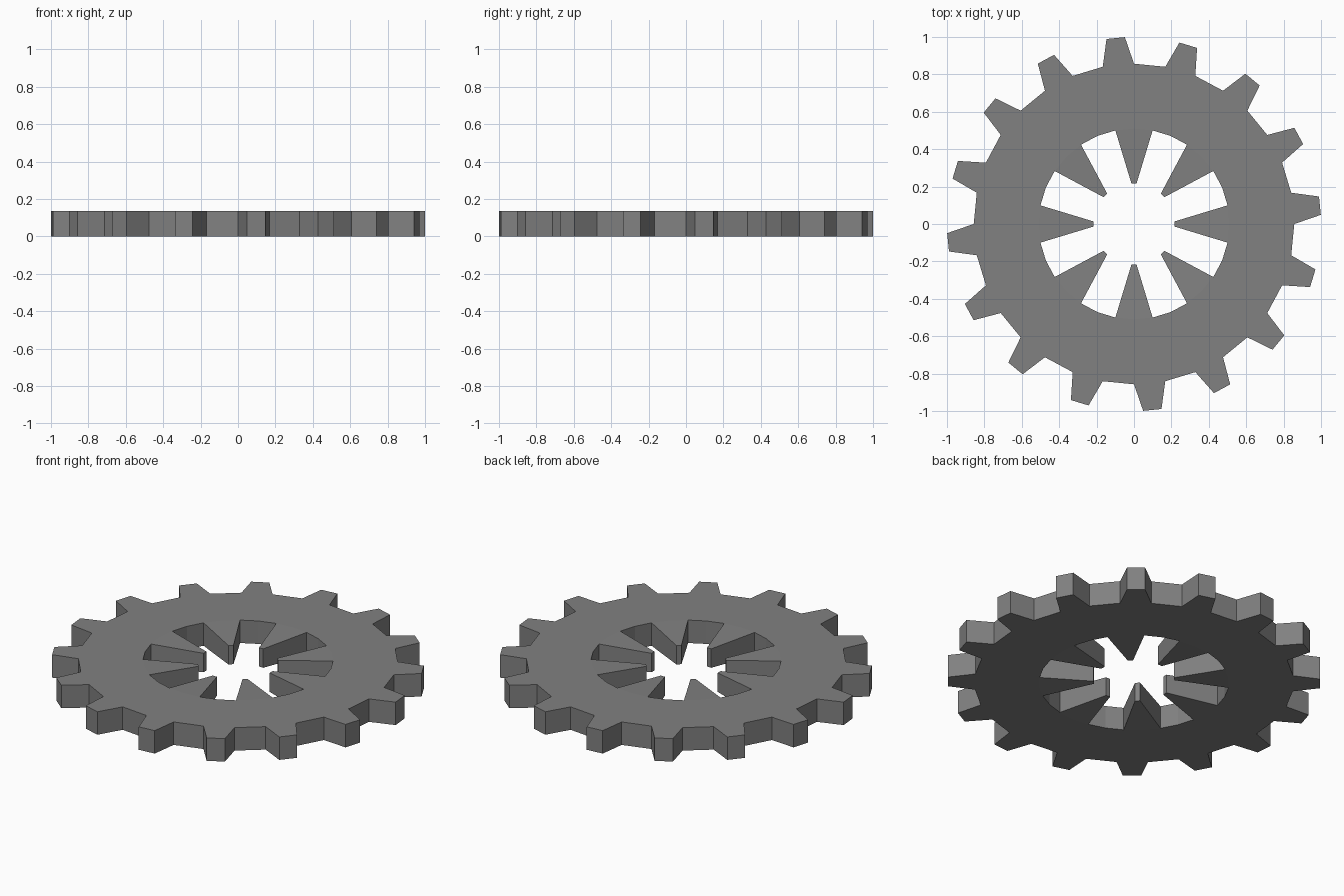
import bpy, bmesh
from math import cos, sin, radians

if "Cube" in bpy.data.objects:
    bpy.data.objects.remove(bpy.data.objects["Cube"])

H = 0.136              # gear thickness
R_TIP, R_ROOT = 1.0, 0.857
R_IN, R_SPOKE = 0.51, 0.217
SPOKE_INSET = 0.012    # spokes thin slightly towards the centre
STEP = 11.25
N = 32


def polar(r, deg, z):
    a = radians(deg)
    return (r * cos(a), r * sin(a), z)


def finish(name, bm):
    bmesh.ops.recalc_face_normals(bm, faces=bm.faces)
    mesh = bpy.data.meshes.new(name)
    bm.to_mesh(mesh)
    bm.free()
    mat = bpy.data.materials.new("dark_grey")
    mat.diffuse_color = (0.22, 0.22, 0.22, 1)
    mat.use_nodes = True
    mat.node_tree.nodes["Principled BSDF"].inputs["Base Color"].default_value = mat.diffuse_color
    mesh.materials.append(mat)
    obj = bpy.data.objects.new(name, mesh)
    bpy.context.collection.objects.link(obj)


# One mesh: ring, teeth and spokes share their vertices
bm = bmesh.new()
levels = (0, H)
outer = [[bm.verts.new(polar(R_ROOT, i * STEP, z)) for i in range(N)] for z in levels]
inner = [[bm.verts.new(polar(R_IN, i * STEP, z)) for i in range(N)] for z in levels]


def wall(lo, hi):
    for k in range(len(lo) - 1):
        bm.faces.new((lo[k], lo[k + 1], hi[k + 1], hi[k]))


# Ring top and bottom
for o, n in zip(outer, inner):
    for i in range(N):
        j = (i + 1) % N
        bm.faces.new((o[i], o[j], n[j], n[i]))

# Outer edge: a tooth on every even segment, a root on every odd one
for i in range(N):
    j = (i + 1) % N
    rows = []
    for z, o in zip(levels, outer):
        row = [o[i], o[j]]
        if i % 2 == 0:
            tips = [bm.verts.new(polar(R_TIP, i * STEP + d, z)) for d in (2.8, 8.45)]
            row = [o[i], *tips, o[j]]
            bm.faces.new(row)
        rows.append(row)
    wall(*rows)

# Inner edge: eight tapered spokes with open gaps between them
for s in range(8):
    c = s * 4
    rows = []
    for z, n in zip((SPOKE_INSET, H - SPOKE_INSET), inner):
        tips = [bm.verts.new(polar(R_SPOKE, c * STEP + d, z)) for d in (-3.6, 3.6)]
        row = [n[c - 1], *tips, n[c + 1]]
        bm.faces.new((row[0], *tips, row[3], n[c]))
        rows.append(row)
    wall(*rows)
    for k in (1, 2):
        a, b = (c + k) % N, (c + k + 1) % N
        bm.faces.new((inner[0][a], inner[0][b], inner[1][b], inner[1][a]))

finish("gear", bm)
